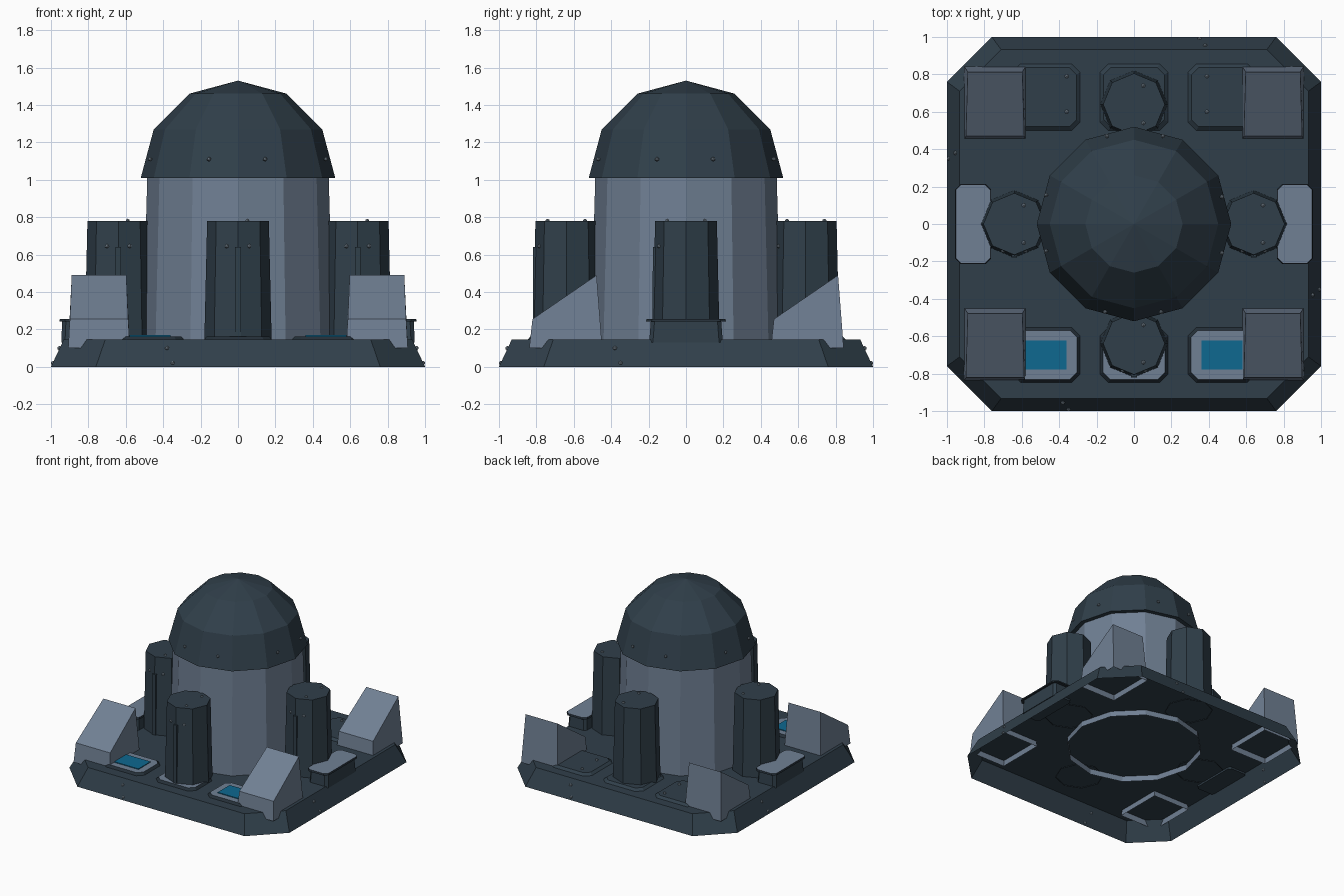
import bpy, bmesh, math
from mathutils import Vector, Matrix

if "Cube" in bpy.data.objects:
    bpy.data.objects.remove(bpy.data.objects["Cube"])


def srgb(r, g, b):
    f = lambda c: c / 12.92 if c <= 0.04045 else ((c + 0.055) / 1.055) ** 2.4
    return (f(r / 255), f(g / 255), f(b / 255), 1)


def material(name, *rgb):
    m = bpy.data.materials.new(name)
    m.diffuse_color = srgb(*rgb)
    m.use_nodes = True
    m.node_tree.nodes["Principled BSDF"].inputs["Base Color"].default_value = m.diffuse_color
    return m


DARK = material("dark slate", 48, 63, 74)
TRIM = material("darker trim", 36, 47, 56)
LIGHT = material("light grey blue", 112, 128, 148)
BLUE = material("blue glass", 14, 104, 144)
RIVET = material("rivet grey", 130, 145, 158)


def finish(name, bm, mats):
    me = bpy.data.meshes.new(name)
    bm.to_mesh(me)
    bm.free()
    ob = bpy.data.objects.new(name, me)
    bpy.context.collection.objects.link(ob)
    for m in mats:
        me.materials.append(m)
    return ob


def loft(name, rings, mats, bottom=False, top=True, top_mat=0):
    """Skin a stack of equal-length counter-clockwise rings, bottom first."""
    bm = bmesh.new()
    vs = [[bm.verts.new(p) for p in r] for r in rings]
    n = len(rings[0])
    for a, b in zip(vs, vs[1:]):
        for i in range(n):
            j = (i + 1) % n
            bm.faces.new((a[i], a[j], b[j], b[i]))
    if bottom:
        bm.faces.new(vs[0][::-1])
    if top:
        bm.faces.new(vs[-1]).material_index = top_mat
    return finish(name, bm, mats)


def circle(n, r, z, cx=0, cy=0):
    return [(cx + r * math.cos(math.tau * i / n), cy + r * math.sin(math.tau * i / n), z)
            for i in range(n)]


def cut_rect(hx, hy, c, z, cx=0, cy=0):
    """Rectangle with chamfered corners."""
    pts = [(hx, -hy + c), (hx, hy - c), (hx - c, hy), (-hx + c, hy),
           (-hx, hy - c), (-hx, -hy + c), (-hx + c, -hy), (hx - c, -hy)]
    return [(cx + x, cy + y, z) for x, y in pts]


def rect(hx, hy, z, cx=0, cy=0):
    return [(cx + x, cy + y, z) for x, y in ((-hx, -hy), (hx, -hy), (hx, hy), (-hx, hy))]


# Foundation shell, open underneath
loft("foundation", [cut_rect(1, 1, .24, 0), cut_rect(.932, .932, .222, .145)], [DARK])

# Central tower wall and dome
loft("tower_wall", [circle(12, .51, .10), circle(12, .485, 1.02)], [LIGHT], top=False)
R = .52
dome = [circle(12, R * math.cos(a), 1.01 + R * math.sin(a))
        for a in (0, math.pi / 6, math.pi / 3)]
dome_ob = loft("dome", dome, [DARK], bottom=True, top=False)
bm = bmesh.new()
bm.from_mesh(dome_ob.data)
rim = [e for e in bm.edges if e.is_boundary]
apex = bm.verts.new((0, 0, 1.01 + R))
for e in rim:
    bm.faces.new((e.verts[0], e.verts[1], apex))
bmesh.ops.recalc_face_normals(bm, faces=bm.faces)
bm.to_mesh(dome_ob.data)
bm.free()

# Four silos, each with a strip down its front edge
silos = [(.64, 0), (-.64, 0), (0, .64), (0, -.64)]
for i, (x, y) in enumerate(silos):
    loft(f"silo_{i}", [circle(8, .18, .14, x, y), circle(8, .165, .78, x, y)], [DARK])
    loft(f"silo_strip_{i}", [rect(.015, .02, .145, x, y - .16),
                             rect(.015, .02, .64, x, y - .157)], [DARK])

# Corner wedges with a slope facing the front, open underneath
for sx in (-1, 1):
    for tag, cy in (("front", -.643), ("back", .648)):
        cx = .743 * sx
        base = rect(.165, .195, .10, cx, cy)
        top = [(cx - .156, cy - .178, .255), (cx + .156, cy - .178, .255),
               (cx + .146, cy + .165, .49), (cx - .146, cy + .165, .49)]
        loft(f"{tag}_wedge_{'left' if sx < 0 else 'right'}", [base, top], [LIGHT])

# Raised pads: plain at the back, light topped at the front
for cx in (-.47, 0, .47):
    loft("back_pad", [cut_rect(.182, .178, .045, .145, cx, .678),
                      cut_rect(.162, .158, .038, .163, cx, .678)], [DARK])
    loft("front_pad", [cut_rect(.182, .147, .045, .145, cx, -.70),
                       cut_rect(.166, .131, .038, .163, cx, -.70)], [TRIM, LIGHT], top_mat=1)
    if cx:
        loft("glass_panel", [rect(.11, .078, .163, cx, -.70),
                             rect(.11, .078, .169, cx, -.70)], [BLUE])

# Side boxes with overhanging light lids
for sx in (-1, 1):
    cx = .86 * sx
    loft("side_box", [cut_rect(.085, .197, .02, .13, cx),
                      cut_rect(.08, .188, .02, .245, cx)], [DARK], bottom=True)
    loft("side_box_lid", [cut_rect(.096, .214, .03, .242, cx),
                          cut_rect(.092, .21, .028, .256, cx)],
         [TRIM, LIGHT], bottom=True, top_mat=1)

# Rivets, repeated on four sides where they match
spots = []
for k in range(4):
    turn = Matrix.Rotation(k * math.pi / 2, 4, 'Z')
    for p in ((-.155, -.47, 1.11), (.145, -.47, 1.11), (-.38, -.955, .10), (-.35, -.99, .02)):
        spots.append(turn @ Vector(p))
for x, y in silos:
    spots += [Vector((x + s * .06, y - .143, .645)) for s in (-1, 1)]
    spots += [Vector((x + .05, y + .1, .78)), Vector((x + .05, y - .1, .78))]
spots += [Vector((x, y, .165)) for x in (-.36, .39) for y in (.6, .79)]
bm = bmesh.new()
for p in spots:
    bmesh.ops.create_icosphere(bm, subdivisions=1, radius=.012, matrix=Matrix.Translation(p))
finish("rivets", bm, [RIVET])
